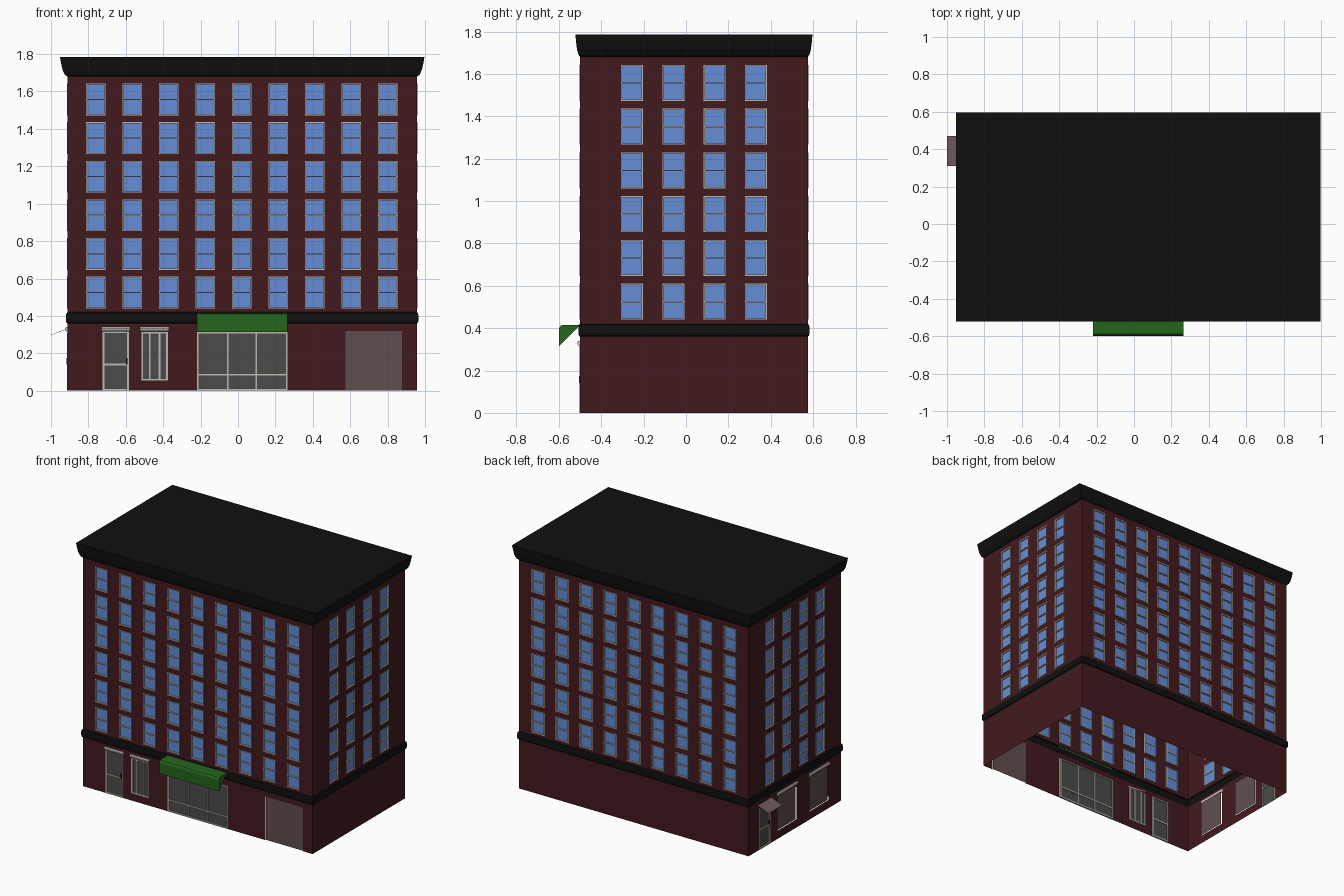
import bpy, bmesh
from mathutils import Vector

if "Cube" in bpy.data.objects:
    bpy.data.objects.remove(bpy.data.objects["Cube"])

X0, X1, Y0, Y1 = -0.912, 0.957, -0.50, 0.575
MATS = {
    "brick": (.055, .010, .013), "black": (.005, .005, .005), "blue_glass": (.13, .27, .66),
    "trim": (.52, .49, .43), "dark_glass": (.07, .07, .07), "panel": (.115, .078, .073),
    "white": (.62, .58, .58), "green": (.018, .13, .012), "canopy": (.16, .10, .11)}
for n, c in MATS.items():
    MATS[n] = bpy.data.materials.new(n)
    MATS[n].diffuse_color = (*c, 1)


def finish(name, bm, mat, recalc=True):
    if recalc:
        bmesh.ops.recalc_face_normals(bm, faces=bm.faces)
    me = bpy.data.meshes.new(name)
    bm.to_mesh(me)
    bm.free()
    me.materials.append(MATS[mat])
    ob = bpy.data.objects.new(name, me)
    bpy.context.collection.objects.link(ob)
    return ob


# Each wall maps (along, height, outward) to the world
WALLS = {
    "front": (lambda u, z, d: Vector((u, Y0 - d, z)), X0, X1),
    "back": (lambda u, z, d: Vector((u, Y1 + d, z)), X0, X1),
    "right": (lambda u, z, d: Vector((X1 + d, u, z)), Y0, Y1),
    "left": (lambda u, z, d: Vector((X0 - d, u, z)), Y0, Y1)}


def quad(bm, P, u0, u1, z0, z1, d=0.0):
    f = bm.faces.new([bm.verts.new(P(u, z, d)) for u, z in ((u0, z0), (u1, z0), (u1, z1), (u0, z1))])
    f.normal_update()
    if f.normal.dot(P(0, 0, 1) - P(0, 0, 0)) < 0:
        f.normal_flip()


def box(bm, P, u0, u1, z0, z1, d0, d1):
    v = [bm.verts.new(P(u, z, d)) for d in (d0, d1) for u, z in ((u0, z0), (u1, z0), (u1, z1), (u0, z1))]
    for f in ((0, 1, 2, 3), (4, 5, 6, 7), (0, 1, 5, 4), (1, 2, 6, 5), (2, 3, 7, 6), (3, 0, 4, 7)):
        bm.faces.new([v[i] for i in f])


def frame(bm, P, r, t=.006, us=(), zs=(), d0=-.012, d1=.002):
    """Border bars plus mullions at us and rails at zs."""
    u0, u1, z0, z1 = r
    for a in (u0, u1 - t, *[u - t / 2 for u in us]):
        box(bm, P, a, a + t, z0, z1, d0, d1)
    for a in (z0, z1 - t, *[z - t / 2 for z in zs]):
        box(bm, P, u0, u1, a, a + t, d0, d1)


def wall(name, P, a, b, z0, z1, holes):
    """Brick sheet with rectangular openings."""
    us = sorted({a, b, *[x for h in holes for x in h[:2]]})
    zs = sorted({z0, z1, *[x for h in holes for x in h[2:]]})
    bm = bmesh.new()
    for p, q in zip(us, us[1:]):
        for r, s in zip(zs, zs[1:]):
            cu, cz = (p + q) / 2, (r + s) / 2
            if not any(h[0] < cu < h[1] and h[2] < cz < h[3] for h in holes):
                quad(bm, P, p, q, r, s)
    bmesh.ops.remove_doubles(bm, verts=bm.verts, dist=1e-5)
    finish(name, bm, "brick", False)


# Street-level openings
DOOR, SHOPWIN = (-.725, -.583, 0, .32), (-.517, -.375, .055, .315)
SHOP, GARAGE = (-.22, .265, 0, .315), (.575, .877, 0, .32)
SIDE_DOOR = (.325, .455, 0, .31)
SIDE_WINS = [(.02, .24, .06, .32), (-.35, -.13, .06, .32)]
GROUND = {"front": [DOOR, SHOPWIN, SHOP, GARAGE], "left": [SIDE_DOOR, *SIDE_WINS]}

# Walls with their rows of sash windows
for side, (P, a, b) in WALLS.items():
    n, first = (9, -.76) if side in ("front", "back") else (4, -.255)
    wins = []
    for i in range(n):
        for j in range(6):
            u, z = first + i * .195, .44 + j * .2065
            wins.append((u - .052, u + .052, z, z + .17))
    wall(side + "_upper_wall", P, a, b, .42, 1.68, wins)
    wall(side + "_ground_wall", P, a, b, 0, .36, GROUND.get(side, []))
    glass, frames = bmesh.new(), bmesh.new()
    for w in wins:
        quad(glass, P, *w, -.008)
        frame(frames, P, w, zs=((w[2] + w[3]) / 2,))
    finish(side + "_window_glass", glass, "blue_glass", False)
    finish(side + "_window_frames", frames, "trim")

# Shop front, doors, panels
PF, PL = WALLS["front"][0], WALLS["left"][0]
for name, P, rects, mat in (
        ("shopfront_glass", PF, [DOOR, SHOPWIN, SHOP], "dark_glass"),
        ("side_door_glass", PL, [SIDE_DOOR], "dark_glass"),
        ("garage_door", PF, [GARAGE], "panel"),
        ("side_window_panels", PL, SIDE_WINS, "panel")):
    bm = bmesh.new()
    for r in rects:
        quad(bm, P, *r, -.006)
    finish(name, bm, mat, False)
bm = bmesh.new()
frame(bm, PF, DOOR, .01, zs=(.14,))
frame(bm, PF, SHOPWIN, .009, us=(-.472, -.42))
frame(bm, PF, SHOP, .009, us=(-.055, .098), zs=(.085,))
frame(bm, PL, SIDE_DOOR, .009, zs=(.14,))
finish("street_frames", bm, "trim")
bm = bmesh.new()
box(bm, PF, -.6, -.592, .14, .175, 0, .006)
box(bm, PL, .335, .343, .14, .175, 0, .006)
finish("door_handles", bm, "black")


def prism(name, P, u0, u1, prof, mat):
    """Extrude a (outward, height) profile along a wall."""
    bm = bmesh.new()
    A, B = [[bm.verts.new(P(u, z, d)) for d, z in prof] for u in (u0, u1)]
    bm.faces.new(A)
    bm.faces.new(B)
    for i in range(len(prof)):
        k = (i + 1) % len(prof)
        bm.faces.new((A[i], A[k], B[k], B[i]))
    return finish(name, bm, mat)


# Rolled-up hoods
ROLL = [(0, .318), (.008, .318), (.013, .325), (.013, .333), (.008, .340), (0, .340)]
for i, (P, r) in enumerate(((PF, DOOR), (PF, SHOPWIN), (PL, SIDE_WINS[0]), (PL, SIDE_WINS[1]))):
    prism(f"window_hood_{i + 1}", P, r[0] - .006, r[1] + .006, ROLL, "white")

# Green awning over the shop
prism("shop_awning", PF, -.22, .265,
      [(0, .415), (.08, .415), (.092, .411), (.098, .402), (.10, .39), (.10, .315)], "green")

# Sloped canopy over the side door
prism("side_door_canopy", PL, .31, .47, [(0, .334), (.088, .298), (.088, .296), (0, .332)], "canopy")


def band(name, prof, ox, oy, cap=False):
    """Ring around the building; profile is (offset factor, height)."""
    bm, rings = bmesh.new(), []
    for k, z in prof:
        l, r, f, b = X0 - k * ox, X1 + k * ox, Y0 - k * oy, Y1 + k * oy
        rings.append([bm.verts.new((x, y, z)) for x, y in ((l, f), (r, f), (r, b), (l, b))])
    for A, B in zip(rings, rings[1:]):
        for i in range(4):
            k = (i + 1) % 4
            bm.faces.new((A[i], A[k], B[k], B[i]))
    if cap:
        bm.faces.new(rings[-1])
    finish(name, bm, "black", False)


# Belt course, cornice and roof
band("belt_course", [(0, .36), (.7, .365), (1, .378), (1, .402), (.7, .415), (0, .42)], .008, .008)
band("cornice_roof", [(0, 1.68), (.35, 1.69), (.65, 1.715), (.85, 1.75), (1, 1.785)], .04, .022, True)

for m in bpy.data.materials:
    if m.users and not m.is_grease_pencil:
        m.use_nodes = True
        m.node_tree.nodes["Principled BSDF"].inputs["Base Color"].default_value = m.diffuse_color
